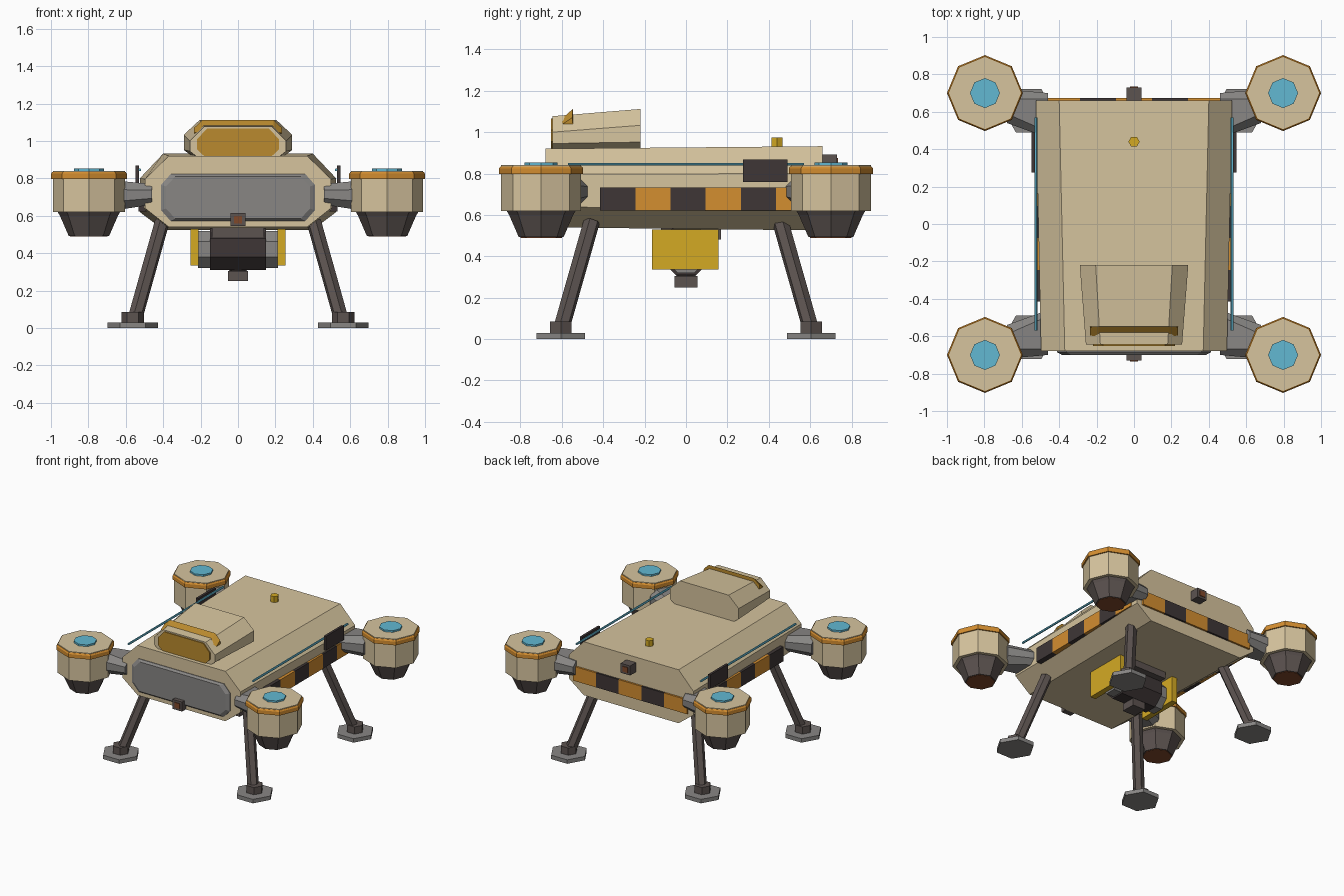
import bpy, bmesh, math
from mathutils import Vector

if "Cube" in bpy.data.objects:
    bpy.data.objects.remove(bpy.data.objects["Cube"])


def mat(name, r, g, b):
    m = bpy.data.materials.new(name)
    lin = [((c / 255 + 0.055) / 1.055) ** 2.4 for c in (r, g, b)]
    m.diffuse_color = (*lin, 1)
    m.use_nodes = True
    m.node_tree.nodes["Principled BSDF"].inputs["Base Color"].default_value = m.diffuse_color
    return m


TAN = mat("sand_paint", 214, 196, 158)
DARK = mat("charcoal", 62, 54, 54)
STEEL = mat("dark_steel", 92, 83, 80)
GREY = mat("grey_metal", 136, 134, 132)
ORANGE = mat("orange_paint", 212, 142, 48)
AMBER = mat("amber_glass", 186, 138, 46)
YELLOW = mat("yellow_paint", 212, 170, 36)
CYAN = mat("cyan_glow", 98, 184, 210)
RUST = mat("rust", 128, 72, 42)


def loft(name, material, *rings):
    """Skin matching rings of points and cap both ends."""
    bm = bmesh.new()
    loops = [[bm.verts.new(p) for p in ring] for ring in rings]
    n = len(loops[0])
    for a, b in zip(loops, loops[1:]):
        for i in range(n):
            j = (i + 1) % n
            bm.faces.new((a[i], a[j], b[j], b[i]))
    bm.faces.new(loops[0])
    bm.faces.new(loops[-1])
    bmesh.ops.recalc_face_normals(bm, faces=bm.faces)
    me = bpy.data.meshes.new(name)
    bm.to_mesh(me)
    bm.free()
    me.materials.append(material)
    ob = bpy.data.objects.new(name, me)
    bpy.context.collection.objects.link(ob)
    return ob


def box(name, material, x0, x1, y0, y1, z0, z1):
    ring = lambda z: [(x0, y0, z), (x1, y0, z), (x1, y1, z), (x0, y1, z)]
    return loft(name, material, ring(z0), ring(z1))


def turned(name, material, x, y, sides, *levels):
    """Upright faceted solid from (radius, height) levels."""
    step = math.tau / sides
    return loft(name, material, *[[(x + r * math.cos(i * step), y + r * math.sin(i * step), z)
                                   for i in range(sides)] for r, z in levels])


def rod(name, material, a, b, r, sides, turn=0.0):
    a, b = Vector(a), Vector(b)
    q = (b - a).to_track_quat('Z', 'Y')
    ring = [q @ Vector((r * math.cos(t), r * math.sin(t), 0))
            for t in (turn + i * math.tau / sides for i in range(sides))]
    return loft(name, material, [a + p for p in ring], [b + p for p in ring])


def section(y, half):
    """Mirror (x, z) points into a closed cross-section at depth y."""
    return [(x, y, z) for x, z in half] + [(-x, y, z) for x, z in reversed(half)]


# Hull
loft("hull", TAN,
     section(-.68, [(.37, .92), (.497, .797), (.497, .64), (.37, .54)]),
     section(.66, [(.40, .932), (.525, .80), (.525, .62), (.40, .525)]))

# Nose window with bevelled rim
loft("nose_window", GREY,
     section(-.67, [(.36, .823), (.412, .765), (.412, .63), (.36, .572)]),
     section(-.685, [(.36, .823), (.412, .765), (.412, .63), (.36, .572)]),
     section(-.70, [(.335, .81), (.385, .757), (.385, .638), (.335, .585)]))

# Cabin, windscreen and brow
loft("cabin", TAN,
     section(-.645, [(.18, 1.077), (.257, 1.0), (.257, .945), (.20, .90)]),
     section(-.22, [(.205, 1.112), (.29, 1.033), (.29, .952), (.22, .90)]))
wind = [(.165, 1.067), (.218, 1.01), (.218, .955), (.18, .918)]
loft("windscreen", AMBER, section(-.64, wind), section(-.653, wind))
brow = [(-.605, 1.06), (-.547, 1.112), (-.542, 1.05)]
loft("brow_glass", AMBER,
     [(-.235, -.547, 1.04), (-.235, -.595, 1.04), (-.235, -.55, 1.07)],
     *[[(s * .19, y, z) for y, z in ((-.547, 1.04), brow[0], brow[1])] for s in (-1, 1)],
     [(.235, -.547, 1.04), (.235, -.595, 1.04), (.235, -.55, 1.07)])

# Roof beacon and the two sensor boxes
turned("beacon", YELLOW, 0, .44, 6, (.03, .92), (.03, .975))
for name, s, z in (("front_sensor", -1, .58), ("rear_sensor", 1, .855)):
    y = sorted((s * .64, s * .73))
    box(name, STEEL, -.04, .04, *y, z - .036, z + .036)
    y = sorted((s * .72, s * .735))
    box(name + "_lens", RUST, -.022, .022, *y, z - .02, z + .02)

# Rear hazard stripes
for i in range(5):
    x = -.48 + i * .192
    box("rear_stripe", DARK if i % 2 else ORANGE, x, x + .192, .655, .674, .62, .73)

# Belly winch drum, pads and lower sensor
box("belly_mount", STEEL, -.14, .14, -.12, .17, .48, .54)
rod("belly_drum", DARK, (-.15, 0, .43), (.15, 0, .43), .13, 8, math.pi / 8)
rod("belly_drum_ends", GREY, (-.215, 0, .42), (.215, 0, .42), .108, 8, math.pi / 8)
turned("belly_neck", STEEL, 0, 0, 8, (.06, .32), (.04, .30))
box("belly_sensor", STEEL, -.053, .053, -.055, .055, .25, .305)

for sx in (-1, 1):
    # Side stripes, dark panel, pipe and belly tank
    for i in range(6):
        y = -.415 + i * .17
        box("side_stripe", ORANGE if i % 2 else DARK,
            *sorted((sx * .49, sx * .531)), y, min(y + .17, .6), .622, .733)
    box("side_panel", DARK, *sorted((sx * .53, sx * .548)), .275, .49, .76, .868)
    rod("side_pipe", CYAN, (sx * .525, -.57, .845), (sx * .525, .57, .845), .008, 6)
    box("belly_tank", YELLOW, *sorted((sx * .21, sx * .255)), -.165, .158, .335, .53)

    for sy in (-1, 1):
        # Engine pod
        x, y = sx * .797, sy * .70
        turned("engine_body", TAN, x, y, 8, (.193, .62), (.193, .80))
        turned("engine_band", ORANGE, x, y, 8, (.203, .797), (.203, .825), (.196, .835))
        turned("engine_cap", TAN, x, y, 8, (.193, .83), (.193, .84))
        turned("engine_light", CYAN, x, y, 8, (.08, .838), (.08, .853))
        turned("engine_nozzle", STEEL, x, y, 8, (.17, .625), (.155, .60), (.108, .492))
        turned("nozzle_glow", RUST, x, y, 8, (.10, .50), (.10, .489))

        # Engine arm with chamfered section
        def arm(px, y0, y1, z0, z1):
            c = (z1 - z0) * .3
            pts = [(y0 + c, z0), (y1 - c, z0), (y1, z0 + c), (y1, z1 - c),
                   (y1 - c, z1), (y0 + c, z1), (y0, z1 - c), (y0, z0 + c)]
            return [(sx * px, sy * a, b) for a, b in pts]
        loft("engine_arm", GREY, arm(.46, .46, .70, .66, .77), arm(.68, .54, .72, .625, .79))

        # Landing leg, ankle and foot
        fx, fy = sx * .563, sy * .605
        rod("leg", STEEL, (sx * .405, sy * .455, .57), (sx * .548, sy * .60, .06), .04, 6)
        turned("ankle", STEEL, fx, fy, 6, (.06, .025), (.06, .085))
        turned("foot", GREY, fx, fy, 6, (.135, 0), (.135, .03))
